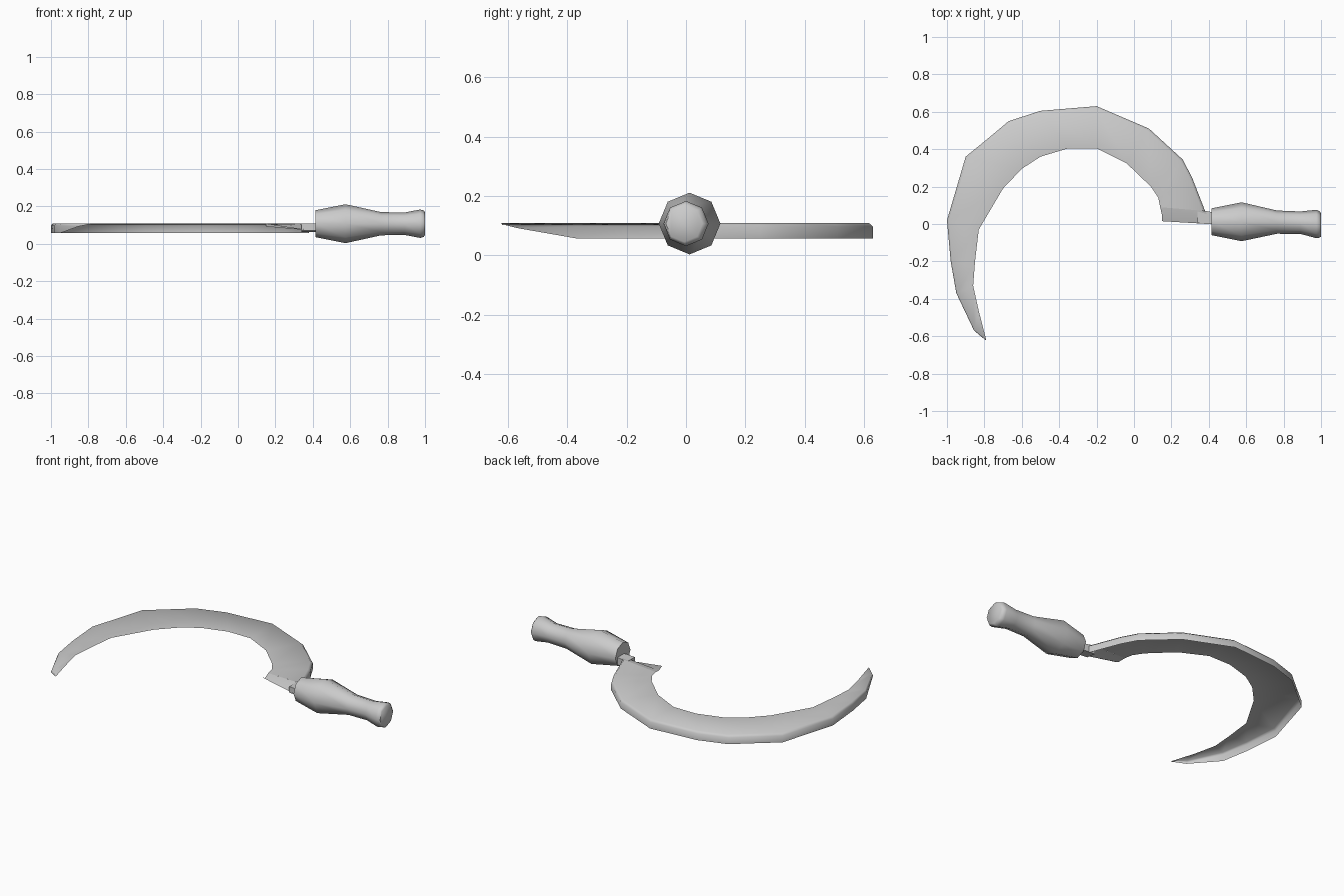
import bpy, math

if "Cube" in bpy.data.objects:
    bpy.data.objects.remove(bpy.data.objects["Cube"])


def make_mesh(name, verts, faces):
    mesh = bpy.data.meshes.new(name)
    mesh.from_pydata(verts, [], faces)
    mesh.validate()
    mesh.update()
    obj = bpy.data.objects.new(name, mesh)
    bpy.context.collection.objects.link(obj)
    return obj


def loft(name, rings, closed=False):
    """Skin rows of points; closed rows become a capped tube."""
    n = len(rings[0])
    verts = [p for r in rings for p in r]
    faces = []
    for i in range(len(rings) - 1):
        for j in range(n if closed else n - 1):
            k = (j + 1) % n
            faces.append((i * n + j, i * n + k, (i + 1) * n + k, (i + 1) * n + j))
    if closed:
        faces.append(tuple(reversed(range(n))))
        faces.append(tuple(range((len(rings) - 1) * n, len(rings) * n)))
    return make_mesh(name, verts, faces)


def smooth(obj, angle):
    bpy.ops.object.select_all(action='DESELECT')
    obj.select_set(True)
    bpy.context.view_layer.objects.active = obj
    bpy.ops.object.shade_smooth_by_angle(angle=math.radians(angle))


# Handle: turned eight-sided grip along x (x, radius, centre y)
profile = [(0.415, 0.072, 0.012), (0.575, 0.104, 0.012), (0.765, 0.062, 0.010),
           (0.89, 0.060, 0.007), (0.975, 0.076, 0.0), (0.992, 0.071, -0.002),
           (1.0, 0.062, -0.006)]
rings = [[(x, cy + r * math.cos(a * math.pi / 4), 0.107 + r * math.sin(a * math.pi / 4))
          for a in range(8)] for x, r, cy in profile]
smooth(loft("handle", rings, closed=True), 50)

# Blade: thin sheet between inner and outer curves, with a lip folded down
stations = [  # inner x, y, outer x, y
    (0.14, 0.09, 0.38, 0.07), (0.13, 0.14, 0.31, 0.25), (0.09, 0.20, 0.26, 0.345),
    (-0.04, 0.325, 0.08, 0.51), (-0.20, 0.405, -0.20, 0.63), (-0.35, 0.405, -0.50, 0.605),
    (-0.50, 0.36, -0.67, 0.55), (-0.60, 0.295, -0.78, 0.458), (-0.70, 0.19, -0.90, 0.36),
    (-0.83, -0.03, -1.0, 0.02), (-0.85, -0.20, -0.98, -0.20), (-0.86, -0.33, -0.95, -0.37),
    (-0.83, -0.465, -0.855, -0.57), (-0.79, -0.62, -0.792, -0.622)]
rows = []
for i, (ix, iy, ox, oy) in enumerate(stations):
    low = {12: 0.092, 13: 0.105}.get(i, 0.057)
    t = 0.94  # slightly rounded shoulder before the lip
    rows.append([(ix, iy, 0.102),
                 (ix + (ox - ix) * t, iy + (oy - iy) * t, 0.109),
                 (ox, oy, max(0.097, low + 0.001)),
                 (ox, oy, low)])
smooth(loft("blade", rows), 100)

# Heel: front edge of the blade folded down towards the tang
heel = [[(0.14, 0.09, 0.102), (0.38, 0.07, 0.109)],
        [(0.15, 0.045, 0.092), (0.40, 0.035, 0.105)],
        [(0.15, 0.015, 0.108), (0.40, 0.0, 0.07)]]
smooth(loft("blade_heel", heel), 60)

# Tang: short bar joining blade to handle
tang = [[(x, y0, 0.07), (x, y1, 0.062), (x, y1, 0.107), (x, y0, 0.107)]
        for x, y0, y1 in [(0.34, 0.005, 0.07), (0.385, 0.0, 0.07), (0.43, 0.0, 0.06)]]
smooth(loft("tang", tang, closed=True), 30)
